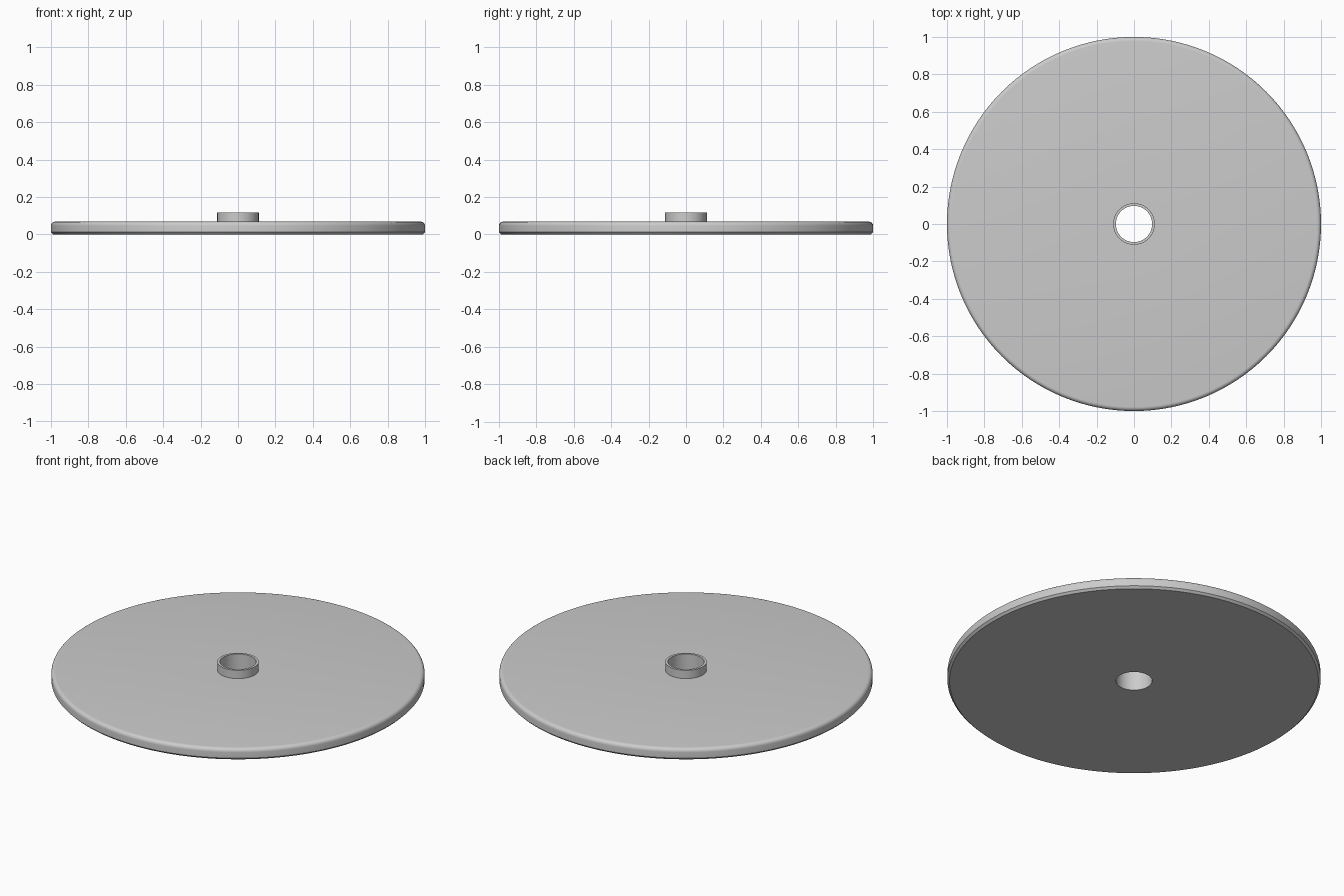
import bpy, bmesh, math

if "Cube" in bpy.data.objects:
    bpy.data.objects.remove(bpy.data.objects["Cube"])

SEGMENTS = 128


def lathe(name, profile):
    """Revolve a closed (radius, z) profile around the z axis."""
    bm = bmesh.new()
    rings = []
    for i in range(SEGMENTS):
        a = 2 * math.pi * i / SEGMENTS
        rings.append([bm.verts.new((r * math.cos(a), r * math.sin(a), z)) for r, z in profile])
    n = len(profile)
    for i in range(SEGMENTS):
        here, there = rings[i], rings[(i + 1) % SEGMENTS]
        for j in range(n):
            k = (j + 1) % n
            bm.faces.new((here[j], there[j], there[k], here[k]))
    bmesh.ops.recalc_face_normals(bm, faces=bm.faces)
    mesh = bpy.data.meshes.new(name)
    bm.to_mesh(mesh)
    bm.free()
    obj = bpy.data.objects.new(name, mesh)
    bpy.context.collection.objects.link(obj)
    bpy.context.view_layer.objects.active = obj
    obj.select_set(True)
    bpy.ops.object.shade_smooth_by_angle(angle=math.radians(30))
    obj.select_set(False)
    return obj


# Rounded upper rim of the disc
top, fillet = 0.068, 0.022
rim = [(1 - fillet + fillet * math.cos(t), top - fillet + fillet * math.sin(t))
       for t in (math.pi / 2 * i / 6 for i in range(7))]

# Disc with chamfered lower edge, and thin raised collar around the through hole
lathe("disc_with_collar",
      [(0.097, 0.0), (0.988, 0.0), (1.0, 0.012)] + rim +
      [(0.111, top), (0.111, 0.117), (0.097, 0.117)])
